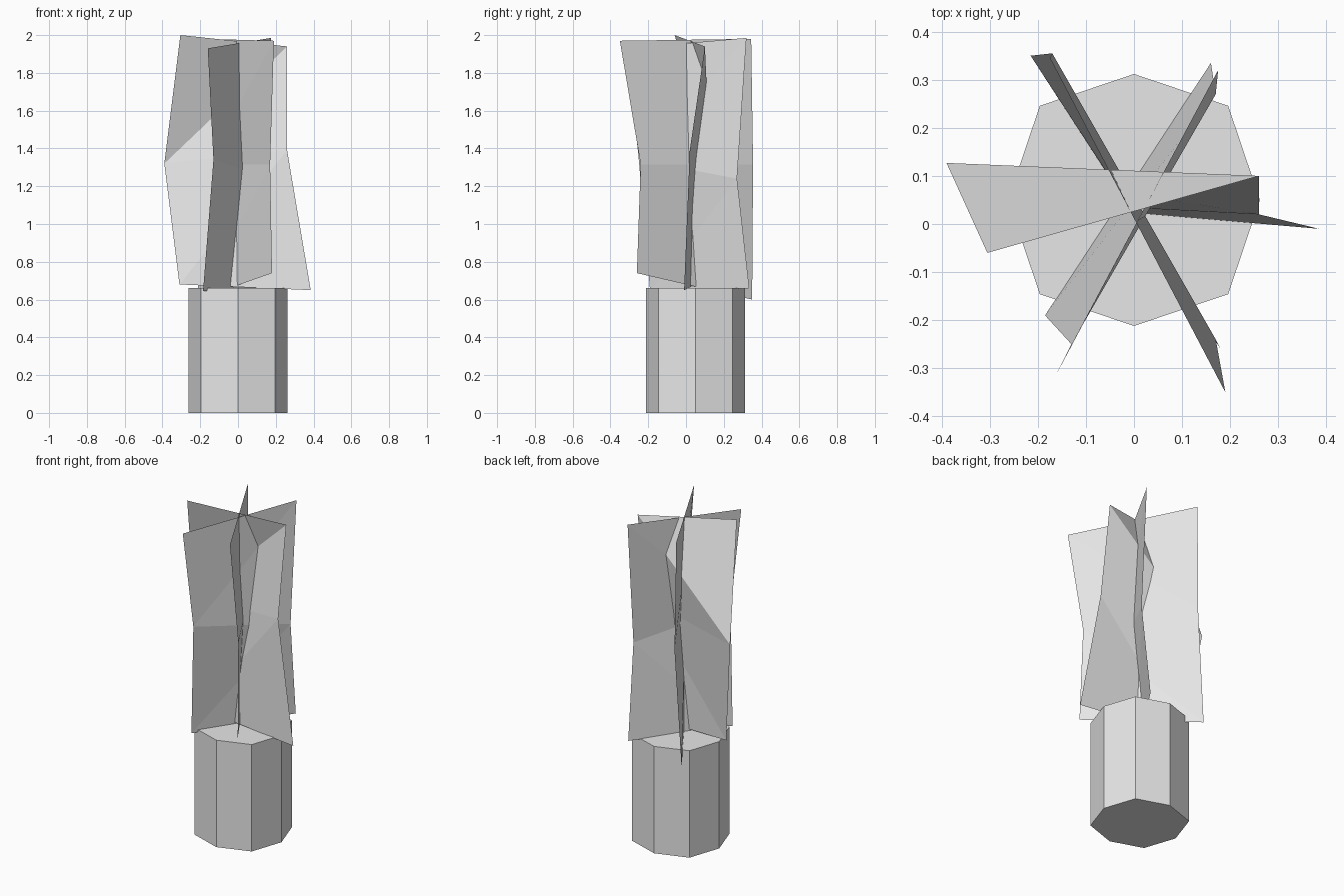
import bpy
import bmesh
import math

cube = bpy.data.objects.get("Cube")
if cube:
    bpy.data.objects.remove(cube, do_unlink=True)

grey = bpy.data.materials.new("light_grey")
grey.use_nodes = True
grey.diffuse_color = (0.8, 0.8, 0.8, 1)
grey.node_tree.nodes["Principled BSDF"].inputs["Base Color"].default_value = (0.8, 0.8, 0.8, 1)


def finish(name, bm):
    mesh = bpy.data.meshes.new(name)
    bm.to_mesh(mesh)
    bm.free()
    mesh.materials.append(grey)
    obj = bpy.data.objects.new(name, mesh)
    bpy.context.collection.objects.link(obj)
    return obj


def blade(name, left, right):
    """Warped sheet between two edges, each listed top, middle, bottom."""
    bm = bmesh.new()
    lv = [bm.verts.new(p) for p in left]
    rv = [bm.verts.new(p) for p in right]
    for i in range(2):
        bm.faces.new((lv[i], lv[i + 1], rv[i]))
        bm.faces.new((lv[i + 1], rv[i + 1], rv[i]))
    finish(name, bm)


# Eight-sided base, corners slightly wider on the diagonals
bm = bmesh.new()
ring = []
for i in range(8):
    a = i * math.pi / 4
    r = 0.277 if i % 2 else 0.262
    ring.append(bm.verts.new((r * math.cos(a), 0.05 + r * math.sin(a), 0)))
bottom = bm.faces.new(ring)
top = bmesh.ops.extrude_face_region(bm, geom=[bottom], use_keep_orig=True)
bmesh.ops.translate(bm, vec=(0, 0, 0.66),
                    verts=[v for v in top["geom"] if isinstance(v, bmesh.types.BMVert)])
bmesh.ops.recalc_face_normals(bm, faces=bm.faces)
finish("octagonal_base", bm)

# Three crossing bent sheets
blade("side_to_side_blade",
      [(-0.305, -0.06, 2.0), (-0.39, 0.127, 1.32), (-0.31, 0.05, 0.68)],
      [(0.26, 0.10, 1.94), (0.26, 0.02, 1.39), (0.385, -0.01, 0.65)])
blade("back_right_to_front_left_blade",
      [(-0.175, 0.345, 1.98), (-0.17, 0.355, 1.315), (-0.215, 0.35, 0.60)],
      [(0.19, -0.35, 1.97), (0.17, -0.24, 1.315), (0.18, -0.26, 0.74)])
blade("front_right_to_back_left_blade",
      [(-0.16, -0.31, 1.93), (-0.13, -0.25, 1.34), (-0.185, -0.19, 0.645)],
      [(0.175, 0.32, 1.985), (0.17, 0.27, 1.24), (0.16, 0.335, 0.66)])
